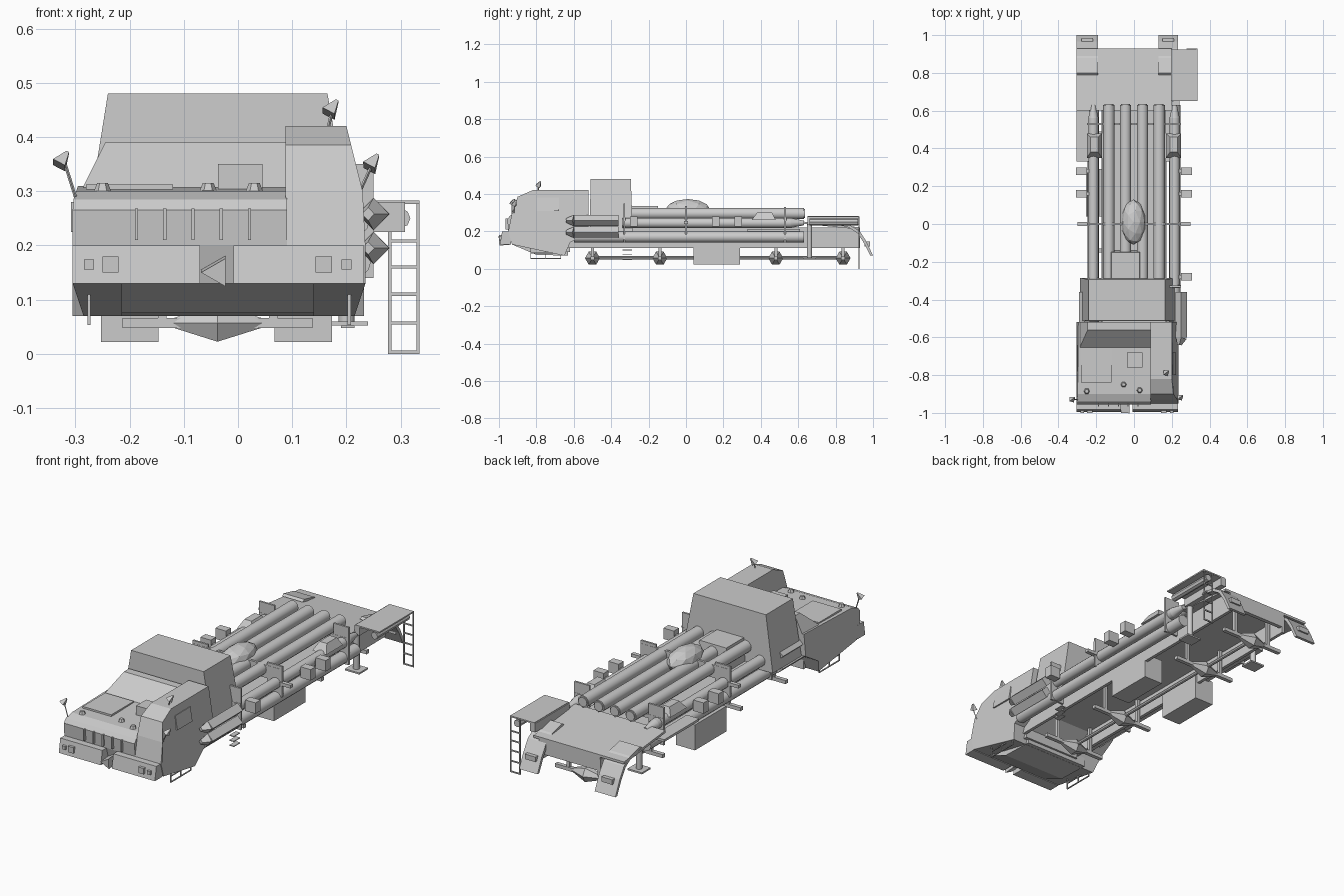
import bpy, bmesh, math
from mathutils import Vector

if "Cube" in bpy.data.objects:
    bpy.data.objects.remove(bpy.data.objects["Cube"])


def make(name, verts, faces):
    me = bpy.data.meshes.new(name)
    bm = bmesh.new()
    vs = [bm.verts.new(v) for v in verts]
    for f in faces:
        bm.faces.new([vs[i] for i in f])
    bmesh.ops.recalc_face_normals(bm, faces=bm.faces)
    bm.to_mesh(me)
    bm.free()
    ob = bpy.data.objects.new(name, me)
    bpy.context.collection.objects.link(ob)
    return ob


def loft(name, a, b):
    n = len(a)
    sides = [(i, (i + 1) % n, n + (i + 1) % n, n + i) for i in range(n)]
    return make(name, a + b, sides + [tuple(range(n)), tuple(range(n, 2 * n))])


def box(name, x0, x1, y0, y1, z0, z1, tx=(0, 0), ty=(0, 0)):
    lo = [(x0, y0, z0), (x1, y0, z0), (x1, y1, z0), (x0, y1, z0)]
    l, r, f, k = x0 + tx[0], x1 - tx[1], y0 + ty[0], y1 - ty[1]
    return loft(name, lo, [(l, f, z1), (r, f, z1), (r, k, z1), (l, k, z1)])


def side_profile(name, pts, left, right):
    # extrude a (y, z) outline across x; left/right give the x limit for a height
    return loft(name, [(left(z), y, z) for y, z in pts], [(right(z), y, z) for y, z in pts])


def cyl(name, p, q, r, n=12, r2=None):
    p, q = Vector(p), Vector(q)
    rot = (q - p).to_track_quat('Z', 'Y')
    rings = []
    for c, rad in ((p, r), (q, r if r2 is None else r2)):
        rings.append([tuple(c + rot @ Vector((rad * math.cos(2 * math.pi * i / n),
                     rad * math.sin(2 * math.pi * i / n), 0))) for i in range(n)])
    ob = loft(name, *rings)
    if n >= 10:
        for f in ob.data.polygons:
            f.use_smooth = len(f.vertices) == 4
    return ob


def ramp(z, keys):
    for (z0, x0), (z1, x1) in zip(keys, keys[1:]):
        if z <= z1:
            return x0 + (x1 - x0) * max(0, z - z0) / (z1 - z0)
    return keys[-1][1]


# Cab hull, hood and the tall one-man cab on the right
left = lambda z: ramp(z, [(.07, -.285), (.13, -.305), (.28, -.305), (.31, -.295)])
right = lambda z: ramp(z, [(.07, .215), (.13, .235), (.28, .235), (.42, .2)])
base = [(-.95, .2), (-.93, .13), (-.65, .07), (-.62, .14), (-.52, .2)]
side_profile("hood", base + [(-.52, .31), (-.9, .3), (-.94, .285), (-.955, .265)], left, lambda z: .09)
side_profile("driver_cab", base + [(-.52, .42), (-.82, .42), (-.9, .385), (-.93, .3)], lambda z: .088, right)
box("windshield_block", -.29, .088, -.66, -.52, .3, .39, (.045, 0), (.1, 0))
box("equipment_cabin", -.285, .215, -.515, -.285, .2, .48, (.045, .05), (.005, .01))

# Cab openings and hood details
box("side_window", .2, .222, -.8, -.68, .31, .38, (0, .012))
box("roof_hatch", -.037, .045, -.76, -.68, .3, .35)
box("hood_panel", -.28, -.12, -.84, -.66, .303, .312)
for x, y in ((-.25, -.885), (-.055, -.85), (.03, -.88)):
    cyl("hood_knob", (x, y, .295), (x, y, .315), .018, 6, .01)
for i in range(5):
    x = -.187 + i * .052
    box("grille_slat", x - .003, x + .003, -.965, -.945, .21, .268)

# Bumper halves, headlights and tow point
for a, b in ((-.305, -.07), (-.008, .232)):
    box("bumper", a, b, -.995, -.935, .13, .2, ty=(.012, 0))
for x, s in ((-.275, .009), (-.235, .015), (.158, .015), (.2, .009)):
    box("headlight", x - s, x + s, -1, -.98, .165 - s, .165 + s)
cyl("tow_hook", (-.038, -1, .15), (-.038, -.94, .155), .03, 3)
loft("lower_front_plate", [(-.215, -.93, .13), (.14, -.93, .13), (.14, -.63, .13), (-.215, -.63, .13)],
     [(-.215, -.8, .075), (.14, -.8, .075), (.14, -.63, .07), (-.215, -.63, .07)])

# Mirrors and roof lamp
for name, arm, p in (("left_mirror", (-.3, -.93, .29), (-.322, -.93, .36)),
                     ("right_mirror", (.225, -.92, .3), (.25, -.92, .355)),
                     ("roof_lamp", (.165, -.79, .41), (.175, -.79, .455))):
    cyl(name + "_arm", arm, p, .003, 4)
    x, y, z = p
    cyl(name, (x - .008, y, z - .012), (x + .008, y + .012, z + .012), .018, 4, .004)

# Open-bottomed chassis trough
box("chassis_deck", -.17, .17, -.63, .93, .195, .22)
for s in (-1, 1):
    box("chassis_rail", s * .165 - .008, s * .165 + .008, -.63, .93, .11, .2)
box("chassis_crossmember", -.16, .16, -.64, -.62, .09, .2)

# Launch tubes: four on top, two stacked on each side
for x in (-.133, -.045, .045, .133):
    cyl("top_tube", (x, -.33, .295), (x, .63, .295), .03)
    cyl("top_tube_cap", (x, .63, .295), (x, .636, .295), .024)
for s in (-1, 1):
    cyl("upper_side_tube", (s * .215, -.34, .245), (s * .215, .56, .245), .027)
    cyl("upper_tube_tip", (s * .215, .56, .245), (s * .215, .63, .245), .027, 12, .012)
    cyl("lower_side_tube", (s * .215, -.6, .17), (s * .215, .63, .17), .03)
    # Rack end plates and cross bars
    for y, z0, z1, x1 in ((-.33, .14, .35, .25), (0, .18, .335, .25), (.53, .14, .33, .25)):
        a, b = sorted((s * .165, s * x1))
        box("rack_plate", a, b, y - .005, y + .005, z0, z1)
    for y in (0, .16, .28, -.28):
        if y == -.28 and s < 0:
            continue
        a, b = sorted((s * .2, s * .3))
        box("side_bracket", a, b, y - .01, y + .01, .24, .256)
        a, b = sorted((s * .25, s * .308))
        if y:
            box("bracket_block", a, b, y - .02, y + .02, .225, .28)
    # Storage pods on the rack sides
    a, b = sorted((s * .17, s * .25))
    box("side_pod", a, b, .35, .48, .26, .3, (.02, .02), (.03, .02))
    # Lower storage boxes
    a, b = sorted((s * .16 - .04 - .053 + .02, s * .16 - .04 + .053 + .02))
    box("storage_box", a - .02, b - .02, .04, .29, .022, .15)
    # Stabiliser jacks
    cyl("jack_leg", (s * .2, .66, .06), (s * .2, .66, .24), .015, 10)
    box("jack_foot", s * .2 - .04, s * .2 + .04, .625, .695, .052, .06)
for y in (-.33, 0, .53):
    box("rack_crossbar", -.25, .25, y - .006, y + .006, .255, .275 if y else .32)

# Tool bars and twin prisms behind the cab
for z in (.258, .195):
    cyl("side_tank", (.25, -.6, z), (.25, -.36, z), .03, 4)
    cyl("side_tank_tip", (.25, -.6, z), (.24, -.64, z), .03, 4, .012)
    cyl("left_tank", (-.262, -.6, z), (-.262, -.36, z), .028, 4)

# Centre turret dome and machinery block
bm = bmesh.new()
bmesh.ops.create_icosphere(bm, subdivisions=2, radius=1)
for v in bm.verts:
    v.co = Vector((v.co.x * .065 - .003, v.co.y * .12 + .01, v.co.z * .055 + .318))
me = bpy.data.meshes.new("turret_dome")
bm.to_mesh(me)
bm.free()
bpy.context.collection.objects.link(bpy.data.objects.new("turret_dome", me))
box("machinery_block", -.13, .04, -.29, -.14, .22, .335, (.01, .01), (0, .01))

# Drive shaft, axles and hexagonal differentials
cyl("drive_shaft", (-.038, -.53, .06), (-.038, .87, .06), .009, 8)
for y in (-.5, -.14, .48, .84):
    box("axle", -.213, .137, y - .01, y + .01, .048, .066)
    cyl("differential", (-.038, y, .057), (.045, y, .057), .04, 6, .01)
    cyl("differential", (-.038, y, .057), (-.12, y, .057), .04, 6, .01)
    for x in (-.14, .065):
        box("axle_strut", x - .008, x + .008, y - .008, y + .008, .06, .2)

# Rear deck panels, sloping toward the tail
slope = [(.6, .255), (.93, .222), (.93, .21), (.6, .243)]
side_profile("rear_deck", slope, lambda z: -.305, lambda z: .2)
for a, b in ((-.305, -.235), (.1, .2)):
    box("deck_strip", a, b, .33, .61, .2, .212)
box("side_platform", .2, .335, .65, .925, .276, .283)
box("platform_hinge", .195, .225, .65, .925, .235, .28)
box("tail_frame", -.17, .17, .91, .93, .14, .215)
cyl("platform_roller", (.3, .66, .25), (.3, .92, .25), .018, 8)

# Curved tail mudguards
arc = [(.8, .25), (.88, .232), (.93, .2), (.965, .145), (1, .07)]
inner = [(y - .012, z - .01) for y, z in reversed(arc[:-1])]
for a, b in ((-.305, -.19), (.13, .232)):
    side_profile("mudguard", arc + [(.985, .07)] + inner, lambda z: a, lambda z: b)
    box("mudguard_lamp", (a + b) / 2 - .03, (a + b) / 2 + .03, .955, .985, .12, .145)

# Tail ladder
for x in (.28, .332):
    box("ladder_rail", x - .003, x + .003, .922, .928, 0, .28)
for z in (.003, .057, .11, .16, .208):
    box("ladder_rung", .28, .332, .922, .928, z - .003, z + .003)

# Cab boarding steps, both sides
for x in (-.275, .205):
    for z in (.055, .085):
        box("step_bar", x - .003, x + .003, -.83, -.67, z - .002, z + .002)
    for y in (-.83, -.75, -.67):
        box("step_post", x - .003, x + .003, y - .002, y + .002, .053, .13)
for z in (.05, .075, .1):
    box("mid_step", .19, .215, -.34, -.29, z - .002, z + .002)
